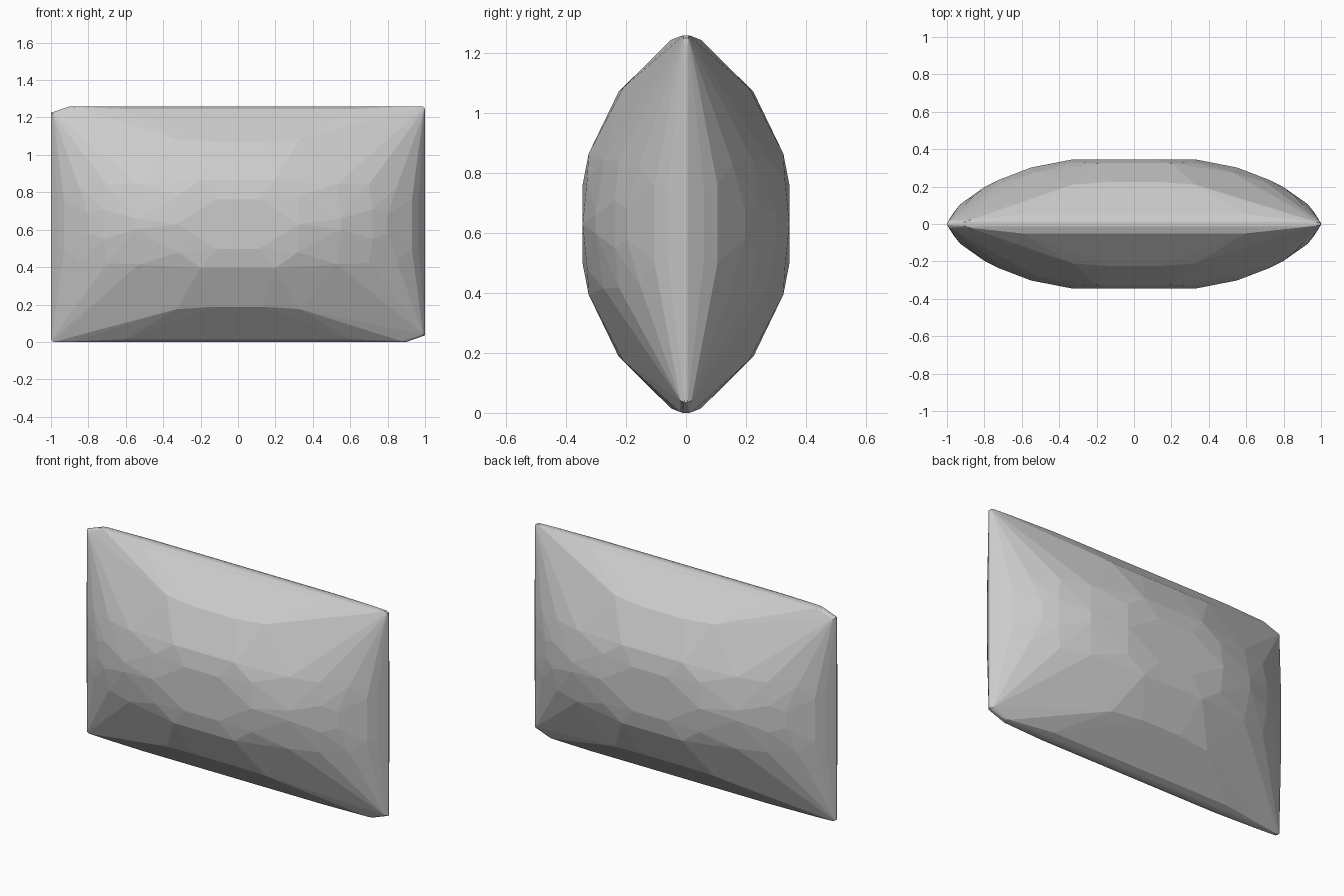
import bpy, bmesh

H = 0.63  # half height

# One octant of the faceted cushion: x, y, height from the middle
octant = [
    (0.33, 0.345, 0.00), (0.11, 0.345, 0.132),      # central hexagon
    (0.20, 0.325, 0.235), (0.32, 0.330, 0.15),
    (0.53, 0.275, 0.215), (0.55, 0.302, 0.03),
    (0.72, 0.237, 0.08), (0.70, 0.225, 0.21),
    (0.80, 0.197, 0.05), (0.85, 0.155, 0.20),
    (0.13, 0.225, 0.442), (0.33, 0.210, 0.455),     # upper slope
    (0.93, 0.105, 0.13), (0.965, 0.060, 0.12),      # side slope
    (0.60, 0.050, 0.615), (0.88, 0.020, 0.627),     # seam band
    (0.99, 0.018, 0.59), (0.90, 0.010, 0.63),
    (1.00, 0.005, 0.595),
]

bm = bmesh.new()
for x, y, z in octant:
    for sx in (-1, 1):
        for sy in (-1, 1):
            for sz in (-1, 1):
                bm.verts.new((sx * x, sy * y, H + sz * z))

# Two opposite corners are sharp, the other two are clipped
for s in (-1, 1):
    for y in (-0.008, 0.008):
        bm.verts.new((s * 0.998, y, H + s * 0.622))
        bm.verts.new((s * 0.985, y, H + s * 0.63))

# Wrap the points in a closed faceted skin
hull = bmesh.ops.convex_hull(bm, input=bm.verts)
loose = [v for v in bm.verts if not v.link_faces]
bmesh.ops.delete(bm, geom=loose, context='VERTS')
bmesh.ops.recalc_face_normals(bm, faces=bm.faces)

mesh = bpy.data.meshes.new("cushion")
bm.to_mesh(mesh)
bm.free()
cushion = bpy.data.objects.new("cushion", mesh)
bpy.context.collection.objects.link(cushion)
